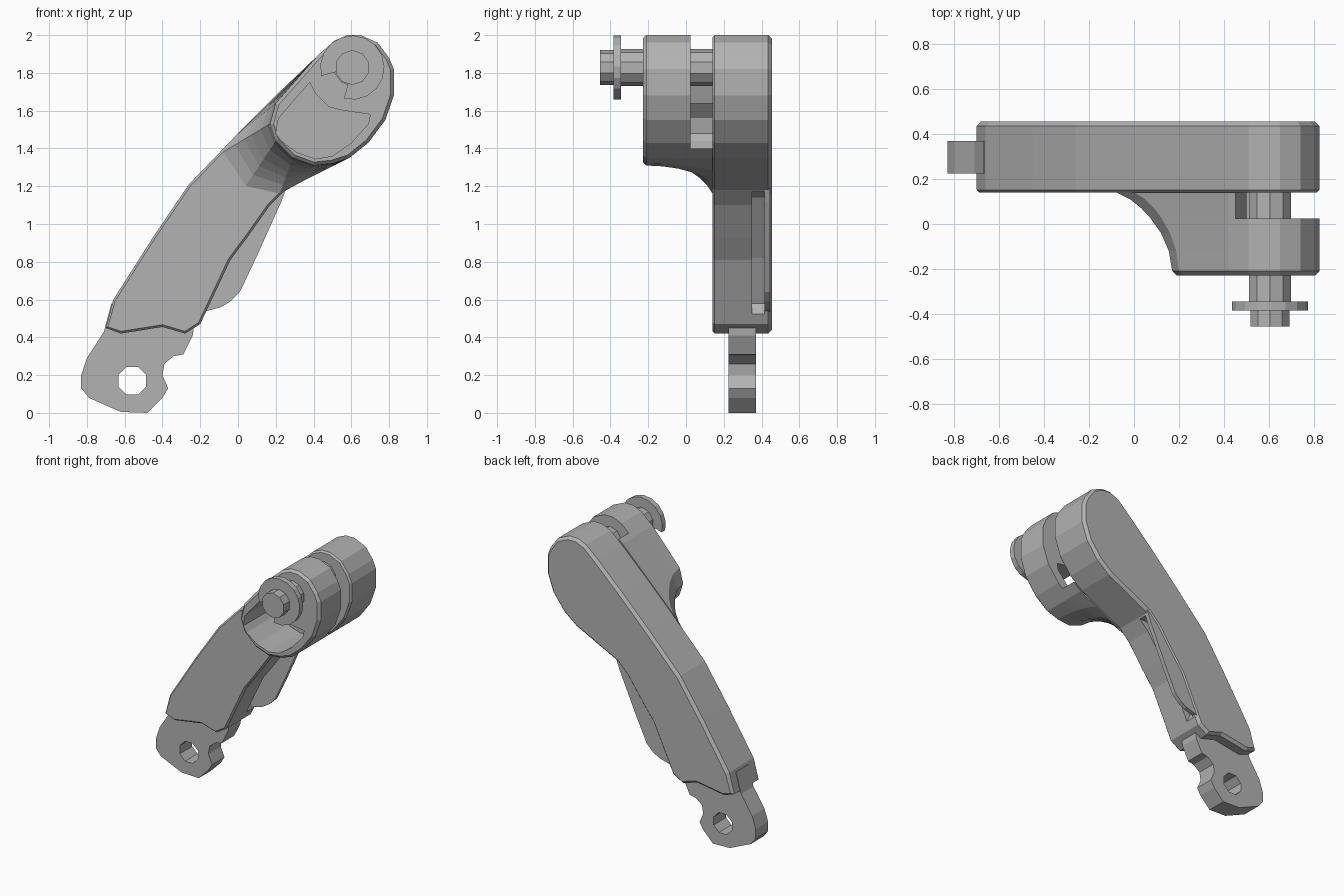
import bpy, bmesh, math

if "Cube" in bpy.data.objects:
    bpy.data.objects.remove(bpy.data.objects["Cube"])

grey = bpy.data.materials.new("plain grey")
grey.diffuse_color = (0.45, 0.45, 0.45, 1)
grey.use_nodes = True
grey.node_tree.nodes["Principled BSDF"].inputs["Base Color"].default_value = grey.diffuse_color


def inset(pts, d):
    """Offset an x-z outline inwards by d."""
    n = len(pts)
    area = sum(pts[i][0] * pts[(i + 1) % n][1] - pts[(i + 1) % n][0] * pts[i][1] for i in range(n))
    s = 1 if area > 0 else -1
    out = []
    for i in range(n):
        (ax, az), (bx, bz), (cx, cz) = pts[i - 1], pts[i], pts[(i + 1) % n]
        l1, l2 = math.hypot(bx - ax, bz - az), math.hypot(cx - bx, cz - bz)
        nx = -(bz - az) / l1 - (cz - bz) / l2
        nz = (bx - ax) / l1 + (cx - bx) / l2
        l = math.hypot(nx, nz) or 1
        out.append((bx + s * d * nx / l, bz + s * d * nz / l))
    return out


def loft(name, layers):
    """Join x-z outlines, each at its own y, into a closed solid."""
    bm = bmesh.new()
    rings = [[bm.verts.new((x, y, z)) for x, z in pts] for y, pts in layers]
    n = len(rings[0])
    for a, b in zip(rings, rings[1:]):
        for i in range(n):
            j = (i + 1) % n
            bm.faces.new((a[i], a[j], b[j], b[i]))
    bm.faces.new(rings[0])
    bm.faces.new(rings[-1])
    bmesh.ops.recalc_face_normals(bm, faces=bm.faces[:])
    me = bpy.data.meshes.new(name)
    bm.to_mesh(me)
    bm.free()
    me.materials.append(grey)
    ob = bpy.data.objects.new(name, me)
    bpy.context.collection.objects.link(ob)
    return ob


def prism(name, pts, y0, y1, c0=0, c1=0):
    """Straight solid with optional chamfers at its front and back rims."""
    layers = [(y0, inset(pts, c0)), (y0 + c0, pts)] if c0 else [(y0, pts)]
    layers += [(y1 - c1, pts), (y1, inset(pts, c1))] if c1 else [(y1, pts)]
    return loft(name, layers)


def cut(ob, pts, y0, y1):
    cutter = prism("cutter", pts, y0, y1)
    cutter.hide_render = True
    mod = ob.modifiers.new("cut", 'BOOLEAN')
    mod.operation, mod.solver, mod.object = 'DIFFERENCE', 'EXACT', cutter
    bpy.context.view_layer.objects.active = ob
    bpy.ops.object.modifier_apply(modifier=mod.name)
    bpy.data.objects.remove(cutter)


def circle(cx, cz, r, n, start=0.0):
    return [(cx + r * math.cos(start + math.tau * i / n),
             cz + r * math.sin(start + math.tau * i / n)) for i in range(n)]


PIN = (0.605, 1.828)

# Rounded top shared by the arm and the clevis head, clockwise
crown = [(0.42, 1.89), (0.51, 1.97), (0.58, 2.0), (0.65, 2.0), (0.74, 1.96), (0.80, 1.88),
         (0.825, 1.82), (0.825, 1.68), (0.78, 1.55), (0.69, 1.43), (0.59, 1.35)]

# Long arm with its wide back face
arm_pts = crown + [(0.45, 1.28), (0.25, 1.18), (0.17, 1.10), (0.05, 0.93), (-0.04, 0.81),
                   (-0.12, 0.64), (-0.20, 0.47), (-0.28, 0.42), (-0.40, 0.455), (-0.62, 0.42),
                   (-0.70, 0.45), (-0.66, 0.60), (-0.45, 0.93), (-0.26, 1.21), (0.0, 1.48),
                   (0.21, 1.69)]
arm = prism("lever_arm", arm_pts, 0.14, 0.455, 0.012, 0.02)
# Side groove in front of the rear flange
cut(arm, [(0.19, 1.17), (0.12, 1.14), (-0.09, 0.82), (-0.20, 0.58), (-0.16, 0.49), (0.3, 0.5),
          (0.4, 1.17)], 0.35, 0.415)

# Thin rear flange bulging from the arm's right edge
prism("rear_flange", [(0.26, 1.20), (0.23, 1.12), (0.10, 0.83), (0.01, 0.64), (-0.04, 0.59),
                      (-0.09, 0.56), (-0.18, 0.535), (-0.22, 0.55), (-0.15, 0.75), (0.05, 1.10)],
      0.415, 0.446)

# Bottom tab with a bolt hole
tab = prism("bottom_tab", [(-0.67, 0.58), (-0.71, 0.43), (-0.80, 0.29), (-0.83, 0.20),
                           (-0.83, 0.13), (-0.79, 0.08), (-0.62, 0.005), (-0.48, 0.0),
                           (-0.40, 0.08), (-0.37, 0.13), (-0.40, 0.20), (-0.39, 0.26),
                           (-0.34, 0.30), (-0.29, 0.31), (-0.24, 0.41), (-0.22, 0.55)],
            0.225, 0.37)
cut(tab, circle(-0.56, 0.17, 0.08, 8, math.pi / 8), 0.1, 0.5)

# Clevis head: its lower end flares back into the arm
nose = [(0.50, 1.32), (0.40, 1.31), (0.29, 1.35), (0.20, 1.44), (0.17, 1.53), (0.20, 1.64)]
foot = [(0.45, 1.28), (0.34, 1.225), (0.22, 1.16), (0.04, 1.20), (-0.08, 1.38), (0.0, 1.475)]


def section(w):
    return crown + [(a + (c - a) * w, b + (d - b) * w) for (a, b), (c, d) in zip(nose, foot)]


flare = [(-0.21, 0.0), (-0.12, 0.06), (-0.04, 0.2), (0.03, 0.4), (0.07, 0.55), (0.11, 0.75), (0.141, 1.0)]
head = loft("clevis_head", [(-0.228, inset(section(0), 0.018))] + [(y, section(w)) for y, w in flare])
# Slot between the two cheeks
cut(head, [(0.36, 2.1), (0.47, 1.88), (0.50, 1.75), (0.45, 1.60), (0.36, 1.40), (1.0, 1.40),
           (1.0, 2.1)], 0.025, 0.16)
# Open pocket in the front cheek
cut(head, [(0.20, 1.48), (0.215, 1.56), (0.38, 1.75), (0.41, 1.69), (0.48, 1.62), (0.56, 1.60),
           (0.70, 1.58), (0.69, 1.53), (0.60, 1.43), (0.50, 1.36), (0.41, 1.345), (0.31, 1.38),
           (0.23, 1.44)], -0.3, 0.16)

# Pivot pin, with a groove for the clip
ring = lambda r: circle(*PIN, r, 10, math.pi / 10)
loft("pivot_pin", [(-0.455, ring(0.092)), (-0.385, ring(0.092)), (-0.384, ring(0.08)),
                   (-0.346, ring(0.08)), (-0.345, ring(0.098)), (0.2, ring(0.098))])

# Open retaining clip around the pin
angles = [math.radians(-105 + 300 * i / 14) for i in range(15)]
arc = lambda r, seq: [(PIN[0] + r * math.cos(a), PIN[1] + r * math.sin(a)) for a in seq]
prism("retaining_clip", arc(0.17, angles) + arc(0.078, angles[::-1]), -0.385, -0.345)
